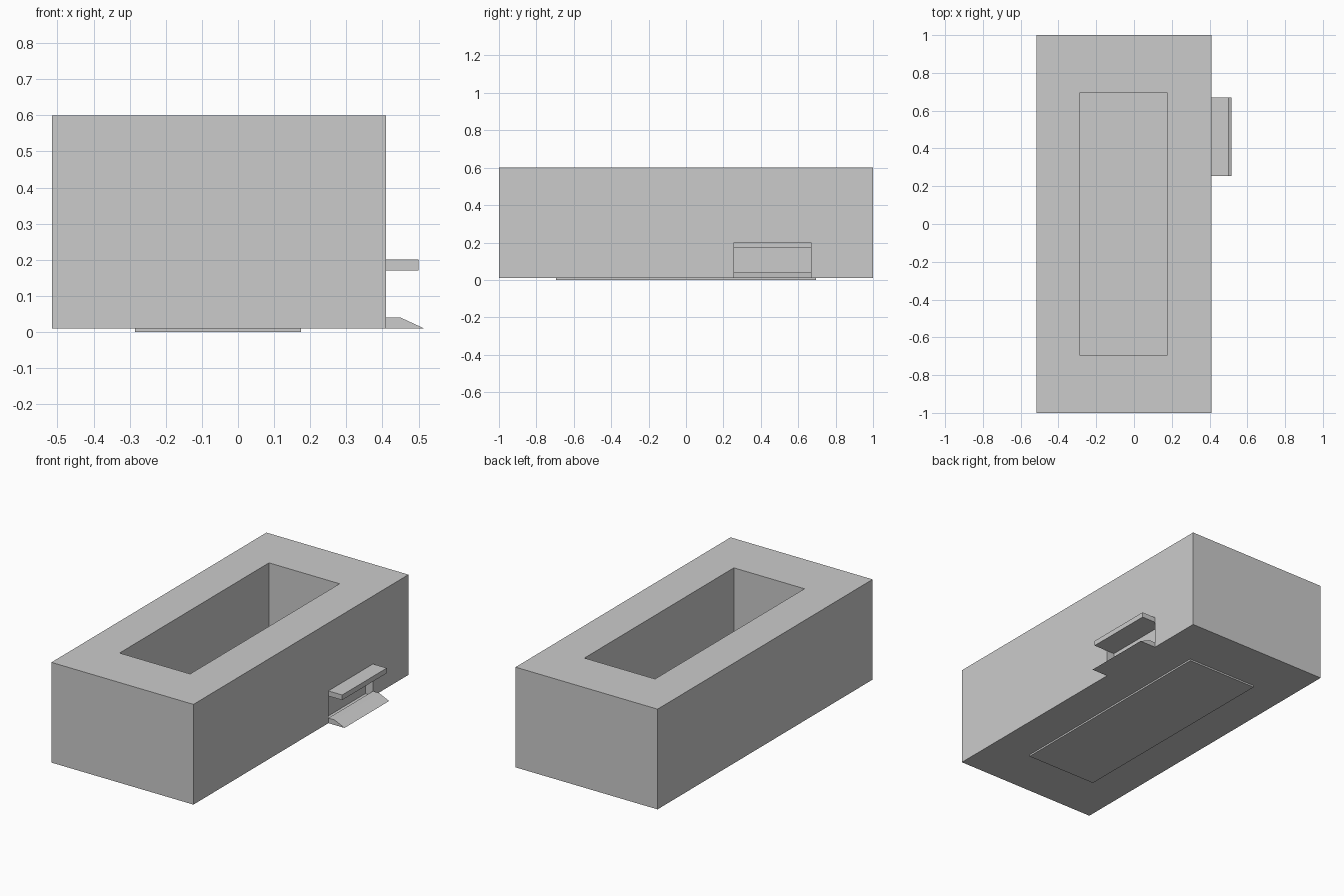
import bpy

if "Cube" in bpy.data.objects:
    bpy.data.objects.remove(bpy.data.objects["Cube"])


def prism(name, profile, y0, y1):
    """Extrude a closed (x, z) profile, listed clockwise from the front, along y."""
    n = len(profile)
    verts = [(x, y, z) for y in (y0, y1) for x, z in profile]
    faces = [tuple(range(n)), tuple(range(2 * n - 1, n - 1, -1))]
    faces += [((i + 1) % n, i, n + i, n + (i + 1) % n) for i in range(n)]
    mesh = bpy.data.meshes.new(name)
    mesh.from_pydata(verts, [], faces)
    obj = bpy.data.objects.new(name, mesh)
    bpy.context.collection.objects.link(obj)
    return obj


def box(name, x0, x1, y0, y1, z0, z1):
    return prism(name, [(x0, z0), (x1, z0), (x1, z1), (x0, z1)], y0, y1)


def cut(target, cutter):
    mod = target.modifiers.new(cutter.name, 'BOOLEAN')
    mod.operation = 'DIFFERENCE'
    mod.solver = 'EXACT'
    mod.object = cutter
    bpy.context.view_layer.objects.active = target
    bpy.ops.object.modifier_apply(modifier=mod.name)
    bpy.data.objects.remove(cutter)


# Main block with an open courtyard through the middle
building = box("building_block", -0.515, 0.41, -1, 1, 0.01, 0.6)
cut(building, box("courtyard_cutter", -0.285, 0.175, -0.695, 0.695, -0.1, 0.8))

# Shallow entrance recess in the right wall
cut(building, box("entrance_cutter", 0.36, 0.5, 0.255, 0.67, 0.012, 0.17))

# Courtyard floor slab
box("courtyard_floor", -0.285, 0.175, -0.695, 0.695, 0, 0.01)

# Canopy over the entrance
box("entrance_canopy", 0.41, 0.5, 0.255, 0.67, 0.17, 0.2)

# Sloped entrance ramp
prism("entrance_ramp", [(0.41, 0.01), (0.515, 0.01), (0.45, 0.04), (0.41, 0.04)],
      0.255, 0.67)
